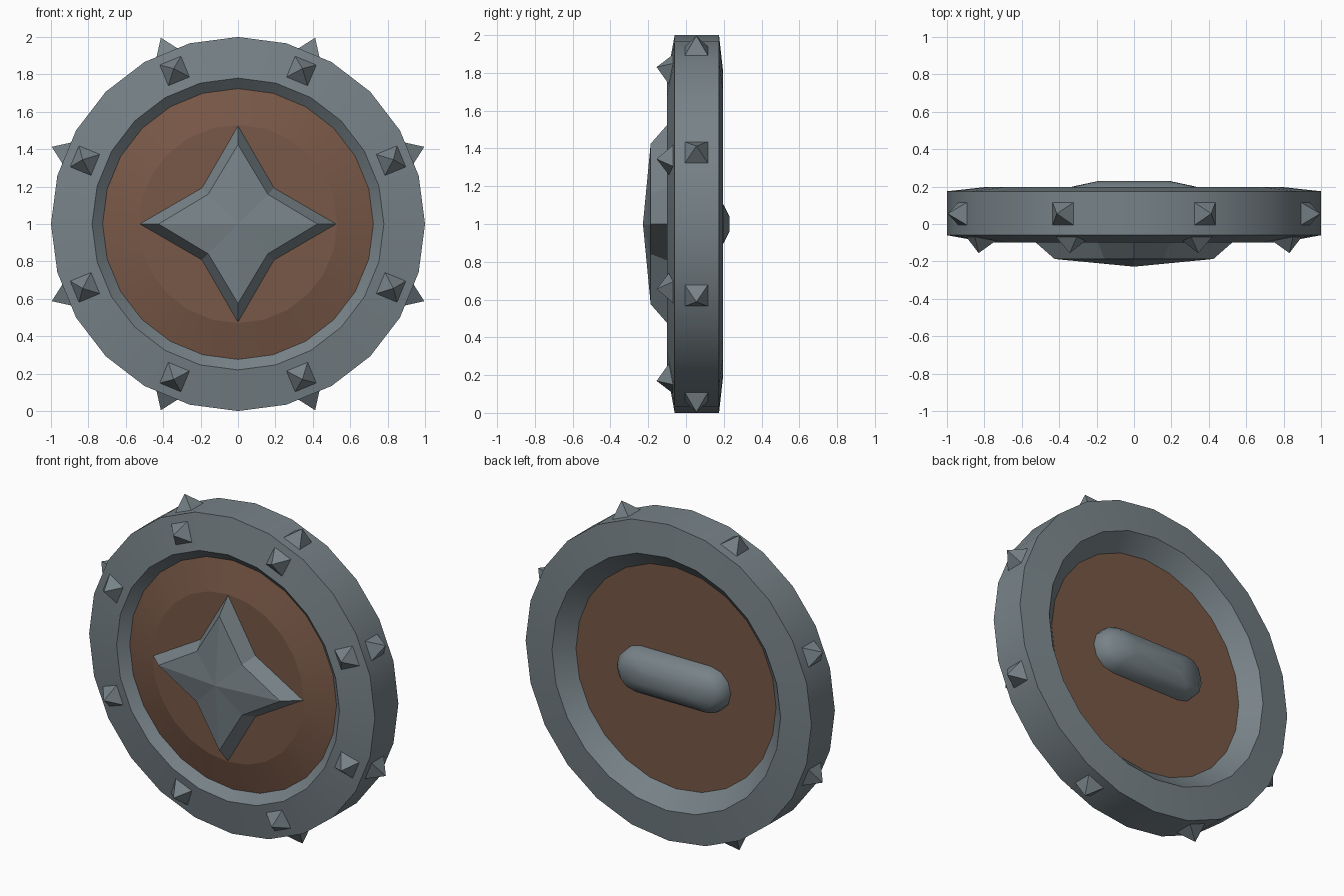
import bpy, bmesh, math
from mathutils import Vector

if "Cube" in bpy.data.objects:
    bpy.data.objects.remove(bpy.data.objects["Cube"])

CZ = 1.0      # height of the shield centre
SIDES = 24


def material(name, rgb):
    m = bpy.data.materials.new(name)
    m.diffuse_color = (*rgb, 1)
    m.use_nodes = True
    m.node_tree.nodes["Principled BSDF"].inputs["Base Color"].default_value = m.diffuse_color
    return m


STEEL = material("slate_steel", (0.185, 0.225, 0.245))
WOOD = material("brown_wood", (0.19, 0.098, 0.063))


def finish(name, bm, mat, smooth=None):
    """Turn a bmesh into an object; edges sharper than `smooth` degrees stay hard."""
    bmesh.ops.remove_doubles(bm, verts=bm.verts, dist=1e-5)
    bmesh.ops.recalc_face_normals(bm, faces=bm.faces)
    if smooth is not None:
        for f in bm.faces:
            f.smooth = True
        for e in bm.edges:
            e.smooth = e.calc_face_angle(0) < math.radians(smooth)
    me = bpy.data.meshes.new(name)
    bm.to_mesh(me)
    bm.free()
    me.materials.append(mat)
    ob = bpy.data.objects.new(name, me)
    ob.location.z = CZ
    bpy.context.collection.objects.link(ob)
    return ob


def skin(loops, caps=True, closed=False):
    """Bridge a list of equal-length point loops."""
    bm = bmesh.new()
    rows = [[bm.verts.new(p) for p in loop] for loop in loops]
    n = len(rows[0])
    pairs = list(zip(rows, rows[1:])) + ([(rows[-1], rows[0])] if closed else [])
    for a, b in pairs:
        for i in range(n):
            j = (i + 1) % n
            bm.faces.new((a[i], a[j], b[j], b[i]))
    if caps and not closed:
        bm.faces.new(rows[0])
        bm.faces.new(rows[-1])
    return bm


def circle(r, y):
    return [(r * math.sin(2 * math.pi * i / SIDES), y,
             r * math.cos(2 * math.pi * i / SIDES)) for i in range(SIDES)]


# Steel rim, a closed turned profile (radius, y)
rim = [(1.0, -0.06), (1.0, 0.175), (0.80, 0.197), (0.69, 0.09), (0.72, -0.045), (0.78, -0.10)]
finish("rim", skin([circle(r, y) for r, y in rim], closed=True), STEEL, 20)

# Wooden board with a raised flat middle
board = [(0.53, -0.10), (0.73, -0.047), (0.73, 0.10)]
finish("board", skin([circle(r, y) for r, y in board]), WOOD, 10)


# Four-pointed star boss with bevelled edge and a low peak
def star(tip, notch, y):
    pts = []
    for i in range(8):
        r = notch if i % 2 else tip
        pts.append((r * math.sin(i * math.pi / 4), y, r * math.cos(i * math.pi / 4)))
    return pts


bm = skin([star(0.53, 0.275, -0.095), star(0.425, 0.225, -0.187)], caps=False)
bm.verts.ensure_lookup_table()
top = list(bm.verts)[8:]
peak = bm.verts.new((0, -0.228, 0))
for i in range(8):
    bm.faces.new((top[i], top[(i + 1) % 8], peak))
finish("star_boss", bm, STEEL)


# Rounded grip on the back, stacked shrinking stadium outlines
def stadium(half_len, r, y):
    pts = []
    for side in (1, -1):
        for k in range(7):
            a = math.radians(-90 + 30 * k)
            pts.append((side * (half_len - r + r * math.cos(a)), y, side * r * math.sin(a)))
    return pts


grip = [(0.385, 0.14, 0.09), (0.38, 0.135, 0.15), (0.33, 0.10, 0.20), (0.19, 0.04, 0.23)]
finish("grip", skin([stadium(*g) for g in grip]), STEEL, 60)


# Pyramid studs: eight on the front face, eight around the outer edge
def stud(name, base, normal, tangent, height, half=0.063):
    normal, tangent = normal.normalized(), tangent.normalized()
    other = normal.cross(tangent)
    bm = bmesh.new()
    corners = [bm.verts.new(base + half * (sx * tangent + sy * other))
               for sx, sy in ((-1, -1), (1, -1), (1, 1), (-1, 1))]
    apex = bm.verts.new(base + normal * height)
    bm.faces.new(corners)
    for i in range(4):
        bm.faces.new((corners[i], corners[(i + 1) % 4], apex))
    finish(name, bm, STEEL)


for k in range(8):
    a = math.radians(22.5 + 45 * k)
    out = Vector((math.sin(a), 0, math.cos(a)))
    tan = Vector((math.cos(a), 0, -math.sin(a)))
    front = Vector((0, -1, 0))
    stud(f"front_stud_{k + 1}", out * 0.885 + front * 0.077, front + out * 0.18, tan, 0.08)
    stud(f"edge_stud_{k + 1}", out * 0.988 - front * 0.055, out, tan, 0.09)
